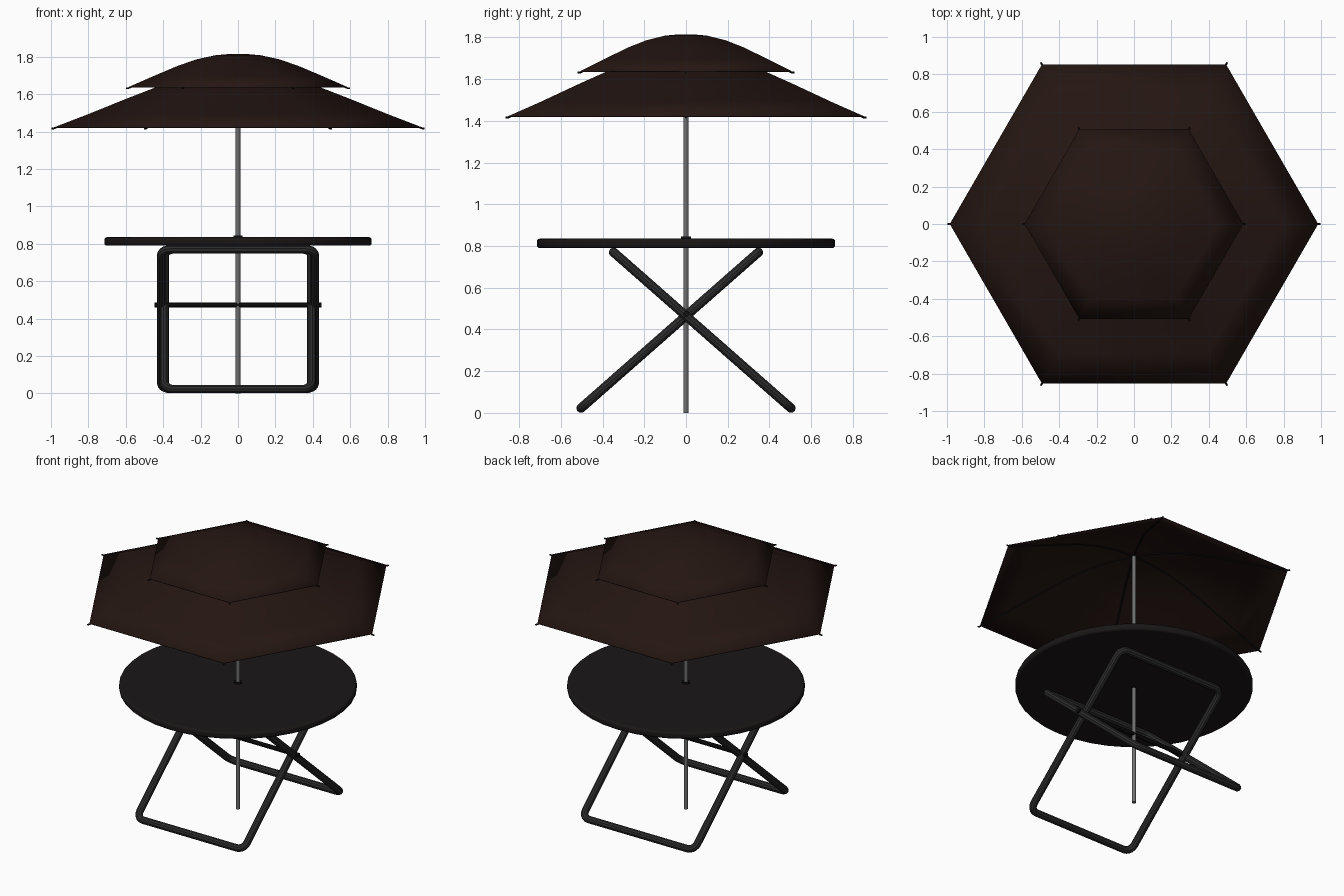
import bpy, bmesh
from math import cos, sin, pi
from mathutils import Vector

if "Cube" in bpy.data.objects:
    bpy.data.objects.remove(bpy.data.objects["Cube"])


def material(name, rgb):
    m = bpy.data.materials.new(name)
    m.diffuse_color = (*rgb, 1)
    m.use_nodes = True
    m.node_tree.nodes["Principled BSDF"].inputs["Base Color"].default_value = m.diffuse_color
    return m


FABRIC = material("dark_brown_fabric", (0.018, 0.008, 0.006))
TOP = material("dark_table_top", (0.010, 0.008, 0.008))
FRAME = material("dark_metal", (0.025, 0.025, 0.025))
BLACK = material("black_fitting", (0.006, 0.006, 0.006))
STEEL = material("pole_grey", (0.16, 0.16, 0.16))


def smooth(obj, angle=0.6):
    bpy.ops.object.select_all(action='DESELECT')
    obj.select_set(True)
    bpy.context.view_layer.objects.active = obj
    bpy.ops.object.shade_smooth_by_angle(angle=angle)


def cylinder(name, r, z0, z1, mat, sides=16, bevel=0):
    bpy.ops.mesh.primitive_cylinder_add(vertices=sides, radius=r, depth=z1 - z0,
                                        location=(0, 0, (z0 + z1) / 2))
    obj = bpy.context.object
    obj.name = name
    obj.data.materials.append(mat)
    if bevel:
        b = obj.modifiers.new("bevel", 'BEVEL')
        b.width, b.segments = bevel, 3
    smooth(obj)
    return obj


def tube(name, paths, r, mat, cyclic=False, res=3):
    cu = bpy.data.curves.new(name, 'CURVE')
    cu.dimensions = '3D'
    cu.bevel_depth, cu.bevel_resolution, cu.use_fill_caps = r, res, True
    for pts in paths:
        sp = cu.splines.new('POLY')
        sp.points.add(len(pts) - 1)
        for p, co in zip(sp.points, pts):
            p.co = (*co, 1)
        sp.use_cyclic_u = cyclic
    obj = bpy.data.objects.new(name, cu)
    bpy.context.collection.objects.link(obj)
    cu.materials.append(mat)
    bpy.ops.object.select_all(action='DESELECT')
    obj.select_set(True)
    bpy.context.view_layer.objects.active = obj
    bpy.ops.object.convert(target='MESH')
    obj = bpy.context.object
    smooth(obj)
    return obj


def canopy(name, profile):
    """Six-sided thin shell; profile runs from the rim to the peak."""
    bm = bmesh.new()
    rings = [[bm.verts.new((r * cos(k * pi / 3), r * sin(k * pi / 3), z)) for k in range(6)]
             for r, z in profile[:-1]]
    peak = bm.verts.new((0, 0, profile[-1][1]))
    for k in range(6):
        n = (k + 1) % 6
        for a, b in zip(rings, rings[1:]):
            bm.faces.new((a[k], a[n], b[n], b[k]))
        bm.faces.new((rings[-1][k], rings[-1][n], peak))
    me = bpy.data.meshes.new(name)
    bm.to_mesh(me)
    bm.free()
    obj = bpy.data.objects.new(name, me)
    bpy.context.collection.objects.link(obj)
    me.materials.append(FABRIC)
    s = obj.modifiers.new("thickness", 'SOLIDIFY')
    s.thickness, s.offset = 0.004, -1
    smooth(obj)
    # ribs under the six seams, with tips poking past the corners
    ribs = []
    for k in range(6):
        c, n = cos(k * pi / 3), sin(k * pi / 3)
        path = [(profile[0][0] + 0.013, profile[0][1] - 0.006)]
        path += [(r, z - 0.006) for r, z in profile]
        ribs.append([(r * c, r * n, z) for r, z in path])
    tube(name + "_ribs", ribs, 0.005, BLACK, res=1)


# umbrella
canopy("lower_canopy", [(0.985, 1.422), (0.80, 1.493), (0.60, 1.574), (0.43, 1.64),
                        (0.28, 1.683), (0.14, 1.706), (0, 1.714)])
canopy("upper_canopy", [(0.585, 1.638), (0.45, 1.697), (0.32, 1.752), (0.22, 1.786),
                        (0.12, 1.808), (0.05, 1.814), (0, 1.815)])
cylinder("pole", 0.0125, 0, 1.80, STEEL)

# table
cylinder("table_top", 0.715, 0.79, 0.835, TOP, 40, 0.014)
cylinder("pole_collar", 0.025, 0.83, 0.845, BLACK)


# crossed leg frames: rounded rectangles leaning opposite ways
def leg_frame(name, half, side):
    low, high = Vector((0, 0.503 * side, 0.023)), Vector((0, -0.347 * side, 0.770))
    up = (high - low).normalized()
    mid, h = (low + high) / 2, (high - low).length / 2
    r, pts = 0.05, []
    for i, (sx, su) in enumerate(((1, 1), (-1, 1), (-1, -1), (1, -1))):
        for j in range(6):
            a = i * pi / 2 + j * pi / 10
            x = sx * (half - r) + r * cos(a)
            u = su * (h - r) + r * sin(a)
            pts.append(mid + up * u + Vector((x, 0, 0)))
    tube(name, [pts], 0.023, FRAME, cyclic=True)


leg_frame("outer_leg_frame", 0.411, 1)
leg_frame("inner_leg_frame", 0.393, -1)

# pivot rod through both frames
tube("pivot_rod", [[(-0.447, 0, 0.473), (0.447, 0, 0.473)]], 0.014, BLACK)
